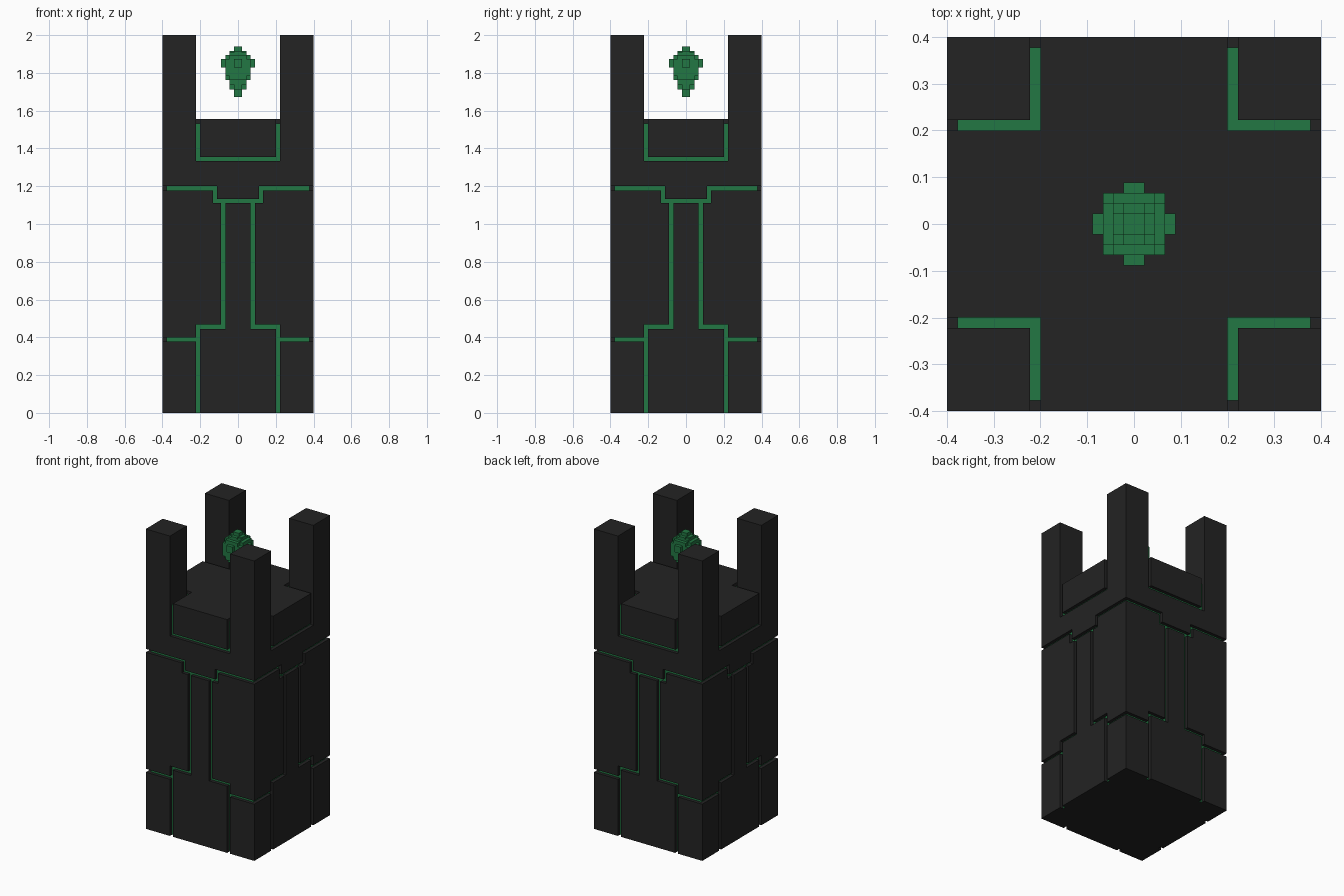
import bpy, bmesh, math
from mathutils import Matrix

if "Cube" in bpy.data.objects:
    bpy.data.objects.remove(bpy.data.objects["Cube"], do_unlink=True)

U = 1 / 45            # one small block unit; the tower is 36 x 36 x 90 units
OUT, IN = 18, 17      # outer stone face and recessed glowing core


def material(name, rgb):
    m = bpy.data.materials.new(name)
    m.use_nodes = True
    m.diffuse_color = (*rgb, 1)
    bsdf = m.node_tree.nodes["Principled BSDF"]
    bsdf.inputs["Base Color"].default_value = (*rgb, 1)
    bsdf.inputs["Roughness"].default_value = 0.8
    return m


STONE = material("dark stone", (0.017, 0.017, 0.017))
GREEN = material("emerald green", (0.016, 0.185, 0.056))


def finish(name, bm, *mats):
    bmesh.ops.recalc_face_normals(bm, faces=bm.faces)
    bmesh.ops.scale(bm, vec=(U, U, U), verts=bm.verts)
    mesh = bpy.data.meshes.new(name)
    bm.to_mesh(mesh)
    bm.free()
    for m in mats:
        mesh.materials.append(m)
    ob = bpy.data.objects.new(name, mesh)
    bpy.context.collection.objects.link(ob)
    return ob


def loft(bm, lower, upper):
    """Solid between two matching outlines."""
    a = [bm.verts.new(p) for p in lower]
    b = [bm.verts.new(p) for p in upper]
    bm.faces.new(a)
    bm.faces.new(b)
    for i in range(len(a)):
        j = (i + 1) % len(a)
        bm.faces.new((a[i], a[j], b[j], b[i]))


def box(bm, x0, x1, y0, y1, z0, z1):
    ring = [(x0, y0), (x1, y0), (x1, y1), (x0, y1)]
    loft(bm, [(x, y, z0) for x, y in ring], [(x, y, z1) for x, y in ring])


def wall_panel(name, outline, turn):
    """Stone plate on one wall, mitred where it meets the tower corner."""
    bm = bmesh.new()
    loft(bm, [(x, -OUT, z) for x, z in outline],
         [(max(-IN, min(IN, x)), -IN, z) for x, z in outline])
    bmesh.ops.rotate(bm, verts=bm.verts, matrix=Matrix.Rotation(turn, 3, 'Z'))
    bmesh.ops.transform(bm, verts=bm.verts, matrix=Matrix.Identity(4))
    finish(name, bm, STONE)


def mirrored(half):
    """Complete a symmetric outline from its right half (bottom to top)."""
    return half + [(-x, z) for x, z in reversed(half)]


# Green core, seen at the bottom of the grooves, with a stone underside
bm = bmesh.new()
box(bm, -IN, IN, -IN, IN, 0, 69)
core = finish("core", bm, GREEN, STONE)
for f in core.data.polygons:
    f.material_index = 1 if f.normal.z < -0.5 else 0

# Stone panels, repeated on all four walls
pillar = mirrored([(9, 0), (9, 20), (3, 20), (3, 50)])
foot = [(10, 0), (18, 0), (18, 17), (10, 17)]
flank = [(4, 21), (10, 21), (10, 18), (18, 18),
         (18, 53), (6, 53), (6, 50), (4, 50)]
collar = [(-5, 51), (5, 51), (5, 54), (18, 54), (18, 69), (10, 69),
          (10, 60), (-10, 60), (-10, 69), (-18, 69), (-18, 54), (-5, 54)]
cap = mirrored([(9, 61), (9, 69)])
for k, side in enumerate(("front", "left", "back", "right")):
    turn = k * math.pi / 2
    wall_panel("pillar_panel_" + side, pillar, turn)
    wall_panel("collar_panel_" + side, collar, turn)
    wall_panel("cap_panel_" + side, cap, turn)
    for s, end in ((1, "a"), (-1, "b")):
        wall_panel(f"foot_panel_{side}_{end}", [(s * x, z) for x, z in foot], turn)
        wall_panel(f"flank_panel_{side}_{end}", [(s * x, z) for x, z in flank], turn)

# Cross-shaped top slab
cross = [(9, 18), (9, 9), (18, 9), (18, -9), (9, -9), (9, -18)]
cross += [(-x, -y) for x, y in cross]
bm = bmesh.new()
loft(bm, [(x, y, 69) for x, y in cross], [(x, y, 70) for x, y in cross])
finish("top_slab", bm, STONE)

# Corner posts
for sx, xn in ((1, "left"), (-1, "right")):
    for sy, yn in ((1, "back"), (-1, "front")):
        bm = bmesh.new()
        x0, x1 = sorted((10 * sx, 18 * sx))
        y0, y1 = sorted((10 * sy, 18 * sy))
        box(bm, x0, x1, y0, y1, 69, 90)
        finish(f"corner_post_{yn}_{xn}", bm, STONE)

# Floating stepped gem: (half width x, half width y, bottom, top)
Z = 0.25
bm = bmesh.new()
for hx, hy, z0, z1 in (
        (1, 1, 75, 87), (2, 1, 76.8, 86), (1, 2, 76.8, 86), (2, 2, 78, 85.6),
        (3, 2, 79, 85), (2, 3, 79, 85), (3, 3, 80, 84),
        (4, 1, 82, 84), (1, 4, 82, 84)):
    box(bm, -hx, hx, -hy, hy, z0 + Z, z1 + Z)
finish("floating_gem", bm, GREEN)
